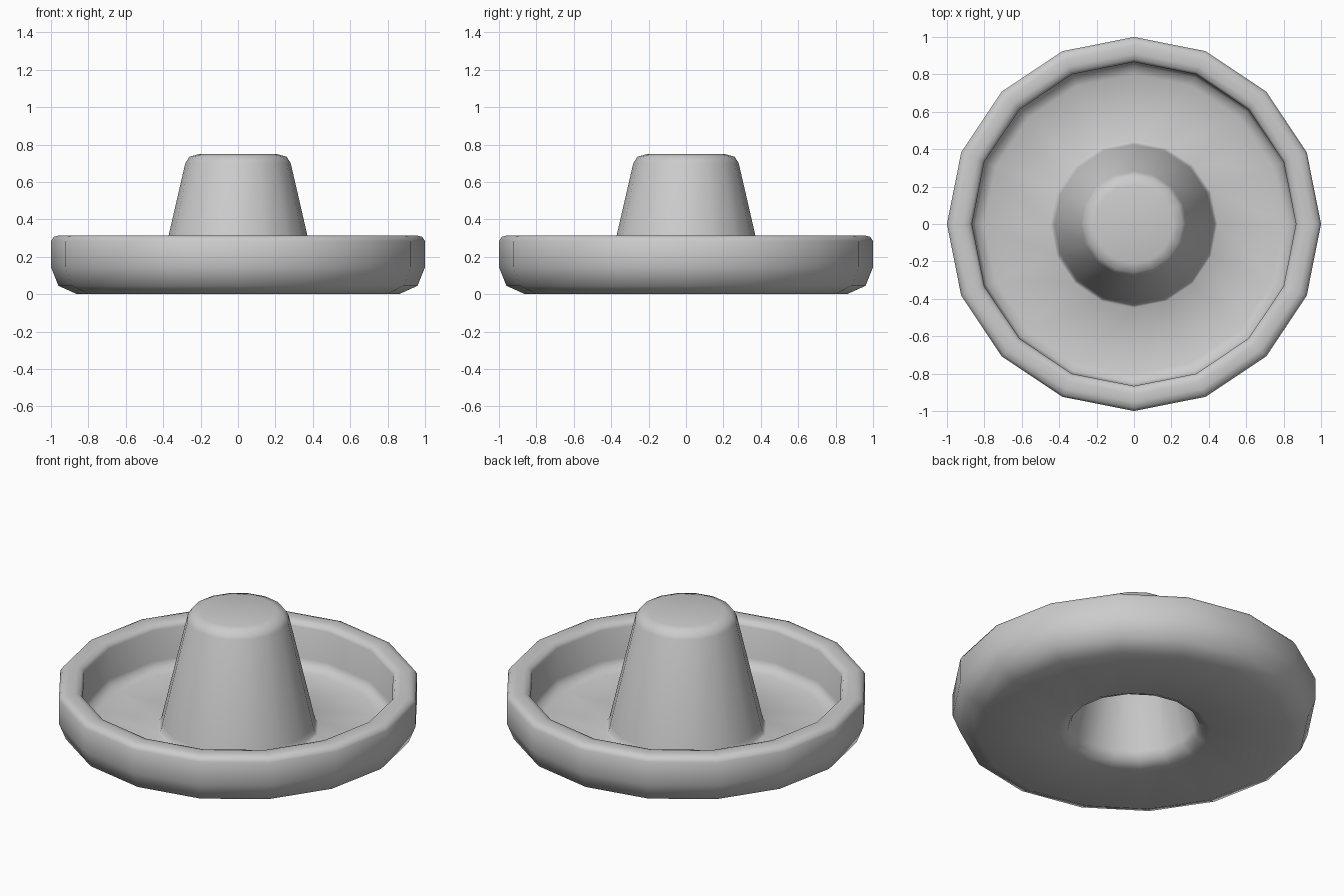
import bpy, bmesh
from math import cos, sin, tau

if "Cube" in bpy.data.objects:
    bpy.data.objects.remove(bpy.data.objects["Cube"])

SIDES = 16


def lathe(name, profile, sides=SIDES):
    """Revolve an (r, z) profile about z; r = 0 ends become poles."""
    bm = bmesh.new()
    rings = []
    for r, z in profile:
        if r == 0:
            rings.append([bm.verts.new((0, 0, z))] * sides)
        else:
            rings.append([bm.verts.new((r * cos(tau * i / sides), r * sin(tau * i / sides), z))
                          for i in range(sides)])
    for a, b in zip(rings, rings[1:]):
        for i in range(sides):
            j = (i + 1) % sides
            bm.faces.new(list(dict.fromkeys((a[i], a[j], b[j], b[i]))))
    bmesh.ops.recalc_face_normals(bm, faces=bm.faces)
    for f in bm.faces:
        f.smooth = True
    mesh = bpy.data.meshes.new(name)
    bm.to_mesh(mesh)
    bm.free()
    obj = bpy.data.objects.new(name, mesh)
    bpy.context.collection.objects.link(obj)
    return obj


# Hollow crown underside, brim underside, upturned rim, brim floor, crown
hat_profile = [
    (0, 0.68), (0.16, 0.68), (0.20, 0.66), (0.215, 0.63),
    (0.347, 0.07), (0.365, 0.025), (0.42, 0.0),
    (0.86, 0.0), (0.96, 0.045), (1.0, 0.145),
    (1.0, 0.285), (0.985, 0.307), (0.955, 0.315),
    (0.91, 0.315), (0.88, 0.307), (0.866, 0.285),
    (0.866, 0.10), (0.85, 0.065), (0.80, 0.045),
    (0.447, 0.04), (0.434, 0.05), (0.424, 0.085),
    (0.282, 0.70), (0.26, 0.735), (0.21, 0.749), (0, 0.749),
]
lathe("wide_brim_hat", hat_profile)
